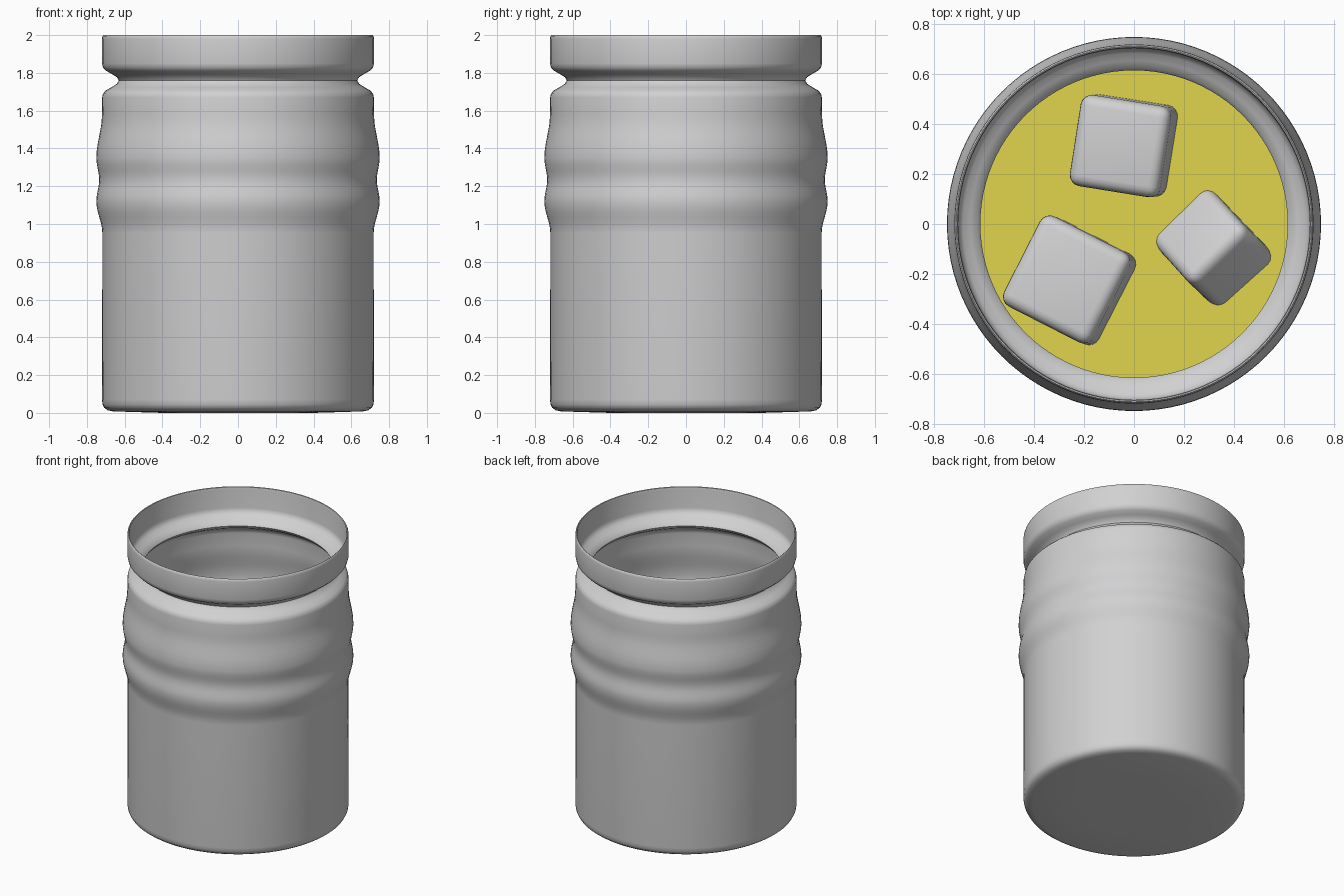
import bpy, bmesh, math
from mathutils import Matrix, Vector

if "Cube" in bpy.data.objects:
    bpy.data.objects.remove(bpy.data.objects["Cube"])


def material(name, rgb):
    m = bpy.data.materials.new(name)
    m.diffuse_color = (*rgb, 1)
    m.use_nodes = True
    m.node_tree.nodes["Principled BSDF"].inputs["Base Color"].default_value = m.diffuse_color
    return m


GREY = material("clear_grey", (0.64, 0.635, 0.645))
YELLOW = material("drink_yellow", (0.75, 0.66, 0.075))
WALL = 0.015
LEVEL = 1.25


def finish(bm, name, mat, angle=40):
    bmesh.ops.recalc_face_normals(bm, faces=bm.faces[:])
    me = bpy.data.meshes.new(name)
    bm.to_mesh(me)
    bm.free()
    me.materials.append(mat)
    ob = bpy.data.objects.new(name, me)
    bpy.context.collection.objects.link(ob)
    bpy.ops.object.select_all(action='DESELECT')
    bpy.context.view_layer.objects.active = ob
    ob.select_set(True)
    bpy.ops.object.shade_smooth_by_angle(angle=math.radians(angle))
    return ob


def lathe(profile, name, mat, n=96):
    """Spin an (r, z) profile; points with r = 0 become poles."""
    bm = bmesh.new()
    rings = []
    for r, z in profile:
        if r == 0:
            rings.append([bm.verts.new((0, 0, z))] * n)
        else:
            rings.append([bm.verts.new((r * math.cos(math.tau * i / n),
                                        r * math.sin(math.tau * i / n), z)) for i in range(n)])
    for a, b in zip(rings, rings[1:]):
        for i in range(n):
            j = (i + 1) % n
            bm.faces.new(list(dict.fromkeys((a[i], a[j], b[j], b[i]))))
    return finish(bm, name, mat)


# Side profile: rounded foot, straight body, two soft ribs, neck groove, rim
foot = [(0.40, 0.0), (0.66, 0.008), (0.69, 0.014), (0.708, 0.027), (0.717, 0.045), (0.72, 0.07)]
ribs = []
for z0, r0, z1, r1 in [(0.95, 0.718, 1.12, 0.75), (1.12, 0.75, 1.235, 0.735),
                       (1.235, 0.735, 1.35, 0.75), (1.35, 0.75, 1.58, 0.72)]:
    for k in range(6):
        t = k / 6
        ribs.append((r0 + (r1 - r0) * (1 - math.cos(math.pi * t)) / 2, z0 + (z1 - z0) * t))
neck = [(0.72, 1.58), (0.719, 1.67), (0.715, 1.69), (0.70, 1.707), (0.67, 1.724),
        (0.642, 1.742), (0.631, 1.76), (0.642, 1.778), (0.67, 1.795), (0.70, 1.812),
        (0.715, 1.828), (0.72, 1.85)]
outer = foot + ribs + neck
inner = [(r - WALL, z + (WALL if z < 0.1 else 0)) for r, z in outer]
rim = [(0.72, 1.98), (0.718, 1.994), (0.713, 2.0), (0.708, 1.997), (0.705, 1.98)]
lathe([(0, 0)] + outer + rim + inner[::-1] + [(0, WALL)], "glass_jar", GREY)

# Drink filling the jar up to its surface
body = [(r - 0.003, z + 0.003) for r, z in inner if z < LEVEL - 0.02]
lathe([(0, WALL + 0.003)] + body + [(0.718, LEVEL), (0, LEVEL)], "drink", YELLOW)


# Floating ice cubes, rounded
def ice(name, loc, size, yaw, tilt_axis, tilt):
    bm = bmesh.new()
    bmesh.ops.create_cube(bm, size=size)
    bmesh.ops.bevel(bm, geom=bm.edges[:], offset=0.045, segments=4,
                    profile=0.5, affect='EDGES')
    rot = (Matrix.Rotation(math.radians(yaw), 4, 'Z')
           @ Matrix.Rotation(math.radians(tilt), 4, Vector(tilt_axis)))
    bm.transform(Matrix.Translation(loc) @ rot)
    finish(bm, name, GREY, 60)


ice("ice_cube_back", (-0.035, 0.315, 1.27), 0.37, -9, (0.3, -1, 0), 8)
ice("ice_cube_left", (-0.252, -0.228, 1.26), 0.405, -27, (0.15, -1, 0), 7)
ice("ice_cube_right", (0.325, -0.105, 1.22), 0.32, 43, (1, 0.06, 0), -40)
